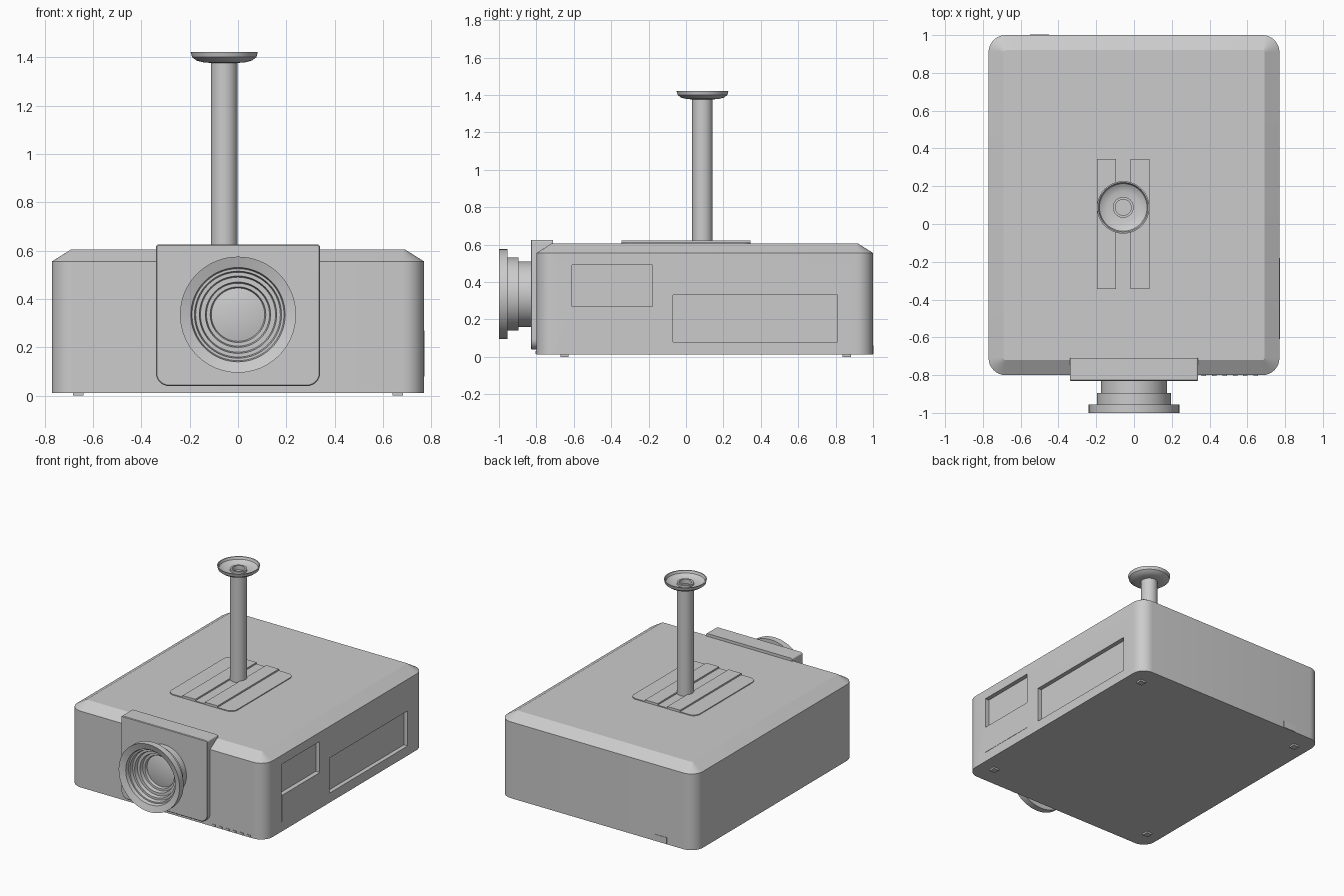
import bpy, bmesh, math
from mathutils import Matrix

cube = bpy.data.objects.get("Cube")
if cube:
    bpy.data.objects.remove(cube, do_unlink=True)

GREY = (0.6, 0.6, 0.6, 1.0)
grey = bpy.data.materials.new("light_grey")
grey.use_nodes = True
grey.diffuse_color = GREY
grey.node_tree.nodes["Principled BSDF"].inputs["Base Color"].default_value = GREY


def finish(name, bm, smooth=30):
    """Turn a bmesh into a named, shaded object."""
    bmesh.ops.remove_doubles(bm, verts=bm.verts, dist=1e-5)
    bmesh.ops.recalc_face_normals(bm, faces=bm.faces)
    mesh = bpy.data.meshes.new(name)
    bm.to_mesh(mesh)
    bm.free()
    obj = bpy.data.objects.new(name, mesh)
    bpy.context.collection.objects.link(obj)
    mesh.materials.append(grey)
    shade(obj, smooth)
    return obj


def shade(obj, angle):
    bpy.ops.object.select_all(action='DESELECT')
    obj.select_set(True)
    bpy.context.view_layer.objects.active = obj
    bpy.ops.object.shade_smooth_by_angle(angle=math.radians(angle))


def rounded(x0, x1, y0, y1, low, high, steps=8):
    """Rounded rectangle outline; low / high are the corner radii at y0 / y1."""
    points = []
    corners = ((x1, y1, -1, -1, high), (x0, y1, 1, -1, high),
               (x0, y0, 1, 1, low), (x1, y0, -1, 1, low))
    for quarter, (cx, cy, sx, sy, r) in enumerate(corners):
        for i in range(steps + 1):
            a = (quarter + i / steps) * math.pi / 2
            points.append((cx + sx * r + r * math.cos(a), cy + sy * r + r * math.sin(a)))
    return points


def loft(name, sections, matrix=None):
    """Skin a stack of (outline, height) sections and cap both ends."""
    bm = bmesh.new()
    rings = [[bm.verts.new((x, y, z)) for x, y in outline] for outline, z in sections]
    for a, b in zip(rings, rings[1:]):
        for i in range(len(a)):
            j = (i + 1) % len(a)
            bm.faces.new((a[i], a[j], b[j], b[i]))
    bm.faces.new(rings[0])
    bm.faces.new(rings[-1])
    if matrix:
        bm.transform(matrix)
    return finish(name, bm)


def box(name, x0, x1, y0, y1, z0, z1):
    bm = bmesh.new()
    bmesh.ops.create_cube(bm, size=1)
    for v in bm.verts:
        v.co = (x0 if v.co.x < 0 else x1, y0 if v.co.y < 0 else y1, z0 if v.co.z < 0 else z1)
    return finish(name, bm)


def lathe(name, profile, location, matrix=None, sides=48):
    """Spin a (radius, height) profile around the z axis."""
    bm = bmesh.new()
    verts = [bm.verts.new((r, 0, h)) for r, h in profile]
    edges = [bm.edges.new(pair) for pair in zip(verts, verts[1:])]
    bmesh.ops.spin(bm, geom=verts + edges, cent=(0, 0, 0), axis=(0, 0, 1),
                   angle=math.tau, steps=sides, use_duplicate=False)
    if matrix:
        bm.transform(matrix)
    obj = finish(name, bm)
    obj.location = location
    return obj


# Housing with rounded corners and a sloped top edge
W, FRONT, BACK, R, SLOPE = 0.77, -0.8, 1.0, 0.09, 0.08
outer = rounded(-W, W, FRONT, BACK, R, R)
inner = rounded(-W + SLOPE, W - SLOPE, FRONT + SLOPE, BACK - SLOPE, R - SLOPE, R - SLOPE)
housing = loft("housing", [(outer, 0.012), (outer, 0.555), (inner, 0.605)])

# Recesses in the left side
for y0, y1, z0, z1 in ((-0.61, -0.18, 0.27, 0.49), (-0.07, 0.81, 0.08, 0.33)):
    cutter = box("recess_cutter", W - 0.03, W + 0.1, y0, y1, z0, z1)
    cutter.hide_render = True
    cut = housing.modifiers.new("recess", 'BOOLEAN')
    cut.operation, cut.solver, cut.object = 'DIFFERENCE', 'EXACT', cutter
    bpy.context.view_layer.objects.active = housing
    bpy.ops.object.modifier_apply(modifier=cut.name)
    bpy.data.objects.remove(cutter, do_unlink=True)
shade(housing, 30)
box("side_cover", W - 0.01, W + 0.002, -0.61, -0.18, 0.08, 0.27)

# Lens bezel, rounder at its lower corners
to_front = Matrix.Rotation(math.pi / 2, 4, 'X')
bezel = rounded(-0.34, 0.34, 0.04, 0.625, 0.055, 0.012)
bezel_edge = rounded(-0.336, 0.336, 0.044, 0.621, 0.051, 0.008)
loft("lens_bezel", [(bezel, 0.71), (bezel, 0.826), (bezel_edge, 0.83)], to_front)

# Stepped lens barrel with a hollow mouth and domed glass
lathe("lens_barrel", [(0.175, 0.81), (0.175, 0.895), (0.195, 0.895), (0.195, 0.955),
                      (0.24, 0.955), (0.24, 1.0), (0.195, 0.985), (0.19, 0.96),
                      (0.18, 0.96), (0.175, 0.935), (0.16, 0.935), (0.155, 0.91),
                      (0.135, 0.91), (0.13, 0.885), (0.115, 0.885), (0.11, 0.865)],
      (0, 0, 0.335), to_front, 64)
lathe("lens_glass", [(0.112, 0.865), (0.08, 0.872), (0.04, 0.876), (0, 0.878)],
      (0, 0, 0.335), to_front, 64)

# Ceiling mount: base plate, two rails, pole and ceiling cup
MX, MY = -0.057, 0.088
plate = rounded(MX - 0.26, MX + 0.26, -0.345, 0.345, 0.05, 0.05)
loft("mount_plate", [(plate, 0.6), (plate, 0.611)])
for side in (-1, 1):
    mid = MX + side * 0.088
    box("mount_rail", mid - 0.05, mid + 0.05, -0.345, 0.345, 0.6, 0.622)
lathe("mount_pole", [(0.055, 0.6), (0.055, 1.4), (0.042, 1.4), (0.042, 1.37), (0, 1.37)],
      (MX, MY, 0))
lathe("ceiling_cup", [(0.05, 1.376), (0.085, 1.378), (0.115, 1.386), (0.133, 1.4),
                      (0.139, 1.422), (0.132, 1.422), (0.126, 1.405), (0.11, 1.394),
                      (0.085, 1.387), (0.05, 1.385)], (MX, MY, 0))

# Feet
for x in (-0.66, 0.66):
    for y in (-0.65, 0.86):
        box("foot", x - 0.022, x + 0.022, y - 0.022, y + 0.022, 0, 0.02)

# Small front ribs and rear latch along the lower edge
for i in range(6):
    x = 0.37 + i * 0.055
    box("front_rib", x - 0.012, x + 0.012, FRONT - 0.004, FRONT + 0.01, 0.014, 0.03)
box("rear_latch", -0.55, -0.45, BACK - 0.01, BACK + 0.003, 0.014, 0.06)
